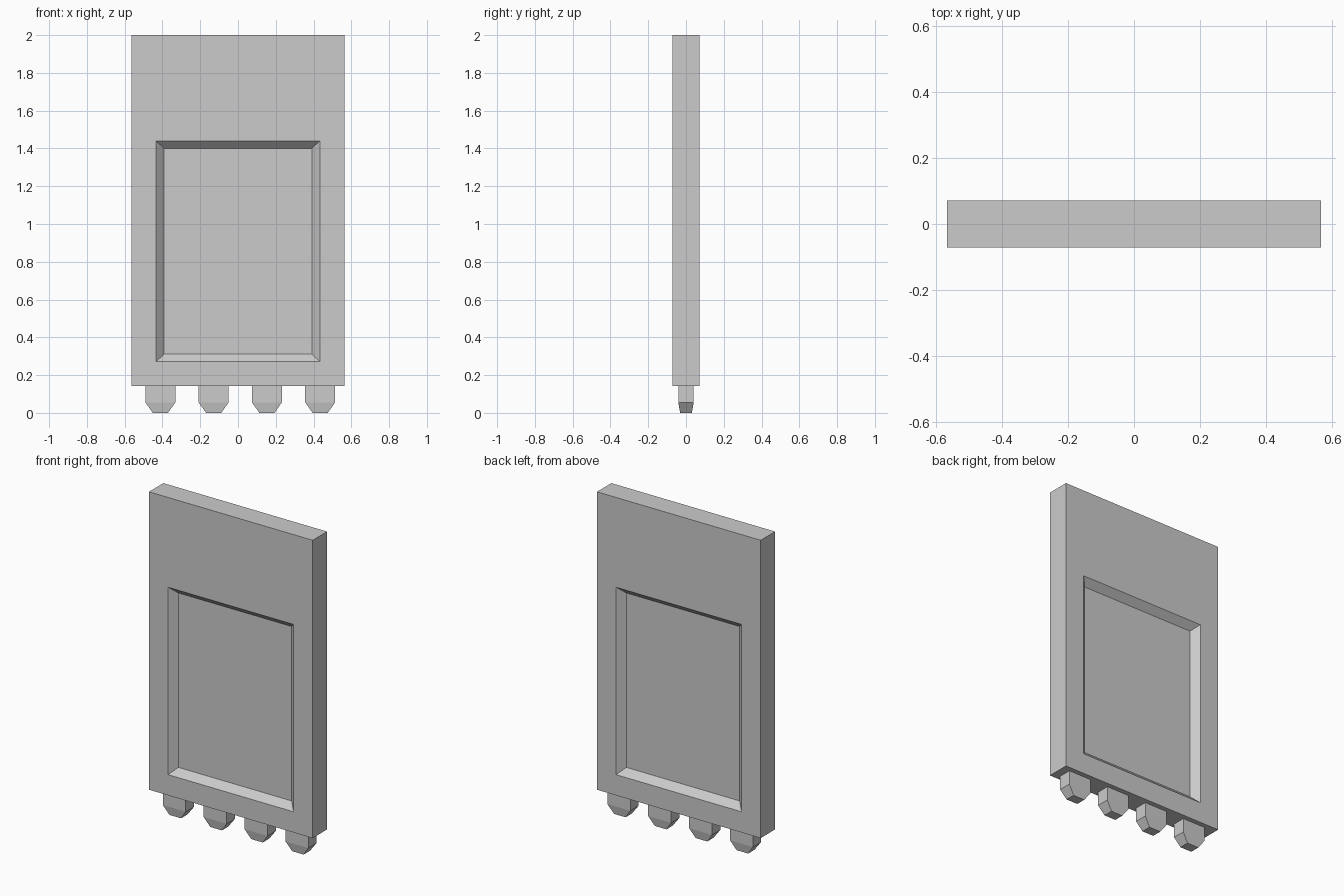
import bpy

if "Cube" in bpy.data.objects:
    bpy.data.objects.remove(bpy.data.objects["Cube"])


def loft(name, rings):
    """Skin a sequence of four-cornered rings and cap both ends."""
    verts = [p for ring in rings for p in ring]
    faces = [(0, 1, 2, 3)]
    for r in range(len(rings) - 1):
        a, b = r * 4, r * 4 + 4
        faces += [(a + i, b + i, b + (i + 1) % 4, a + (i + 1) % 4) for i in range(4)]
    faces.append(tuple(range(len(verts) - 1, len(verts) - 5, -1)))
    mesh = bpy.data.meshes.new(name)
    mesh.from_pydata(verts, [], faces)
    obj = bpy.data.objects.new(name, mesh)
    bpy.context.collection.objects.link(obj)
    return obj


def upright(y, half_w, z0, z1):
    return [(-half_w, y, z0), (-half_w, y, z1), (half_w, y, z1), (half_w, y, z0)]


def flat(cx, z, hx, hy):
    return [(cx - hx, -hy, z), (cx - hx, hy, z), (cx + hx, hy, z), (cx + hx, -hy, z)]


# Panel with a bevelled recess on the front and on the back
T, DEPTH = 0.071, 0.041
half = [(T - DEPTH, 0.391, 0.312, 1.40),   # recess floor
        (T, 0.433, 0.271, 1.44),           # recess rim
        (T, 0.565, 0.142, 2.0)]            # outer edge
front = [upright(-y, w, a, b) for y, w, a, b in half]
back = [upright(y, w, a, b) for y, w, a, b in reversed(half)]
loft("panel", front + back)

# Row of four tapered pegs under the panel
for i in range(4):
    cx = -0.411 + i * 0.282
    loft(f"peg_{i + 1}", [flat(cx, 0.0, 0.04, 0.031),
                          flat(cx, 0.055, 0.079, 0.041),
                          flat(cx, 0.15, 0.079, 0.041)])
